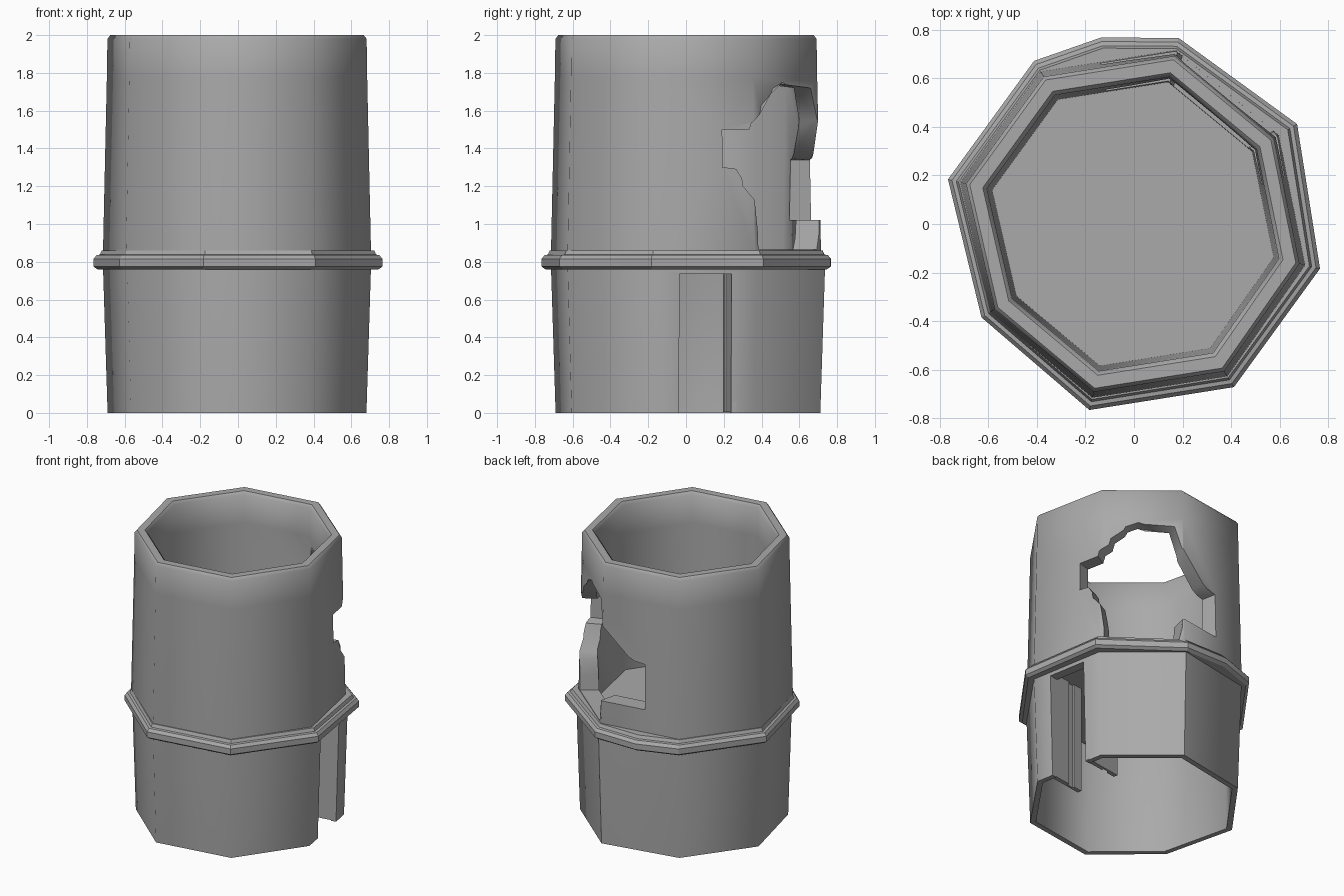
import bpy, bmesh, math
from mathutils import Matrix, Vector

cube = bpy.data.objects.get("Cube")
if cube:
    bpy.data.objects.remove(cube, do_unlink=True)

stone = bpy.data.materials.new("grey stone")
stone.use_nodes = True
GREY = (0.4, 0.4, 0.4, 1)
stone.diffuse_color = GREY
stone.node_tree.nodes["Principled BSDF"].inputs["Base Color"].default_value = GREY


def octagon(uneven):
    """Corner angles with a radius scale; some corners are worn in or out."""
    return [(31.5 + 45 * i, uneven.get(i, 1.0)) for i in range(8)]


def finish(name, bm):
    bmesh.ops.recalc_face_normals(bm, faces=bm.faces[:])
    mesh = bpy.data.meshes.new(name)
    bm.to_mesh(mesh)
    bm.free()
    mesh.materials.append(stone)
    obj = bpy.data.objects.new(name, mesh)
    bpy.context.collection.objects.link(obj)
    return obj


def activate(obj):
    bpy.ops.object.select_all(action='DESELECT')
    obj.select_set(True)
    bpy.context.view_layer.objects.active = obj


def smooth(obj, degrees):
    activate(obj)
    bpy.ops.object.shade_smooth_by_angle(angle=math.radians(degrees))


def swept_ring(name, profile, corners):
    """Sweep a closed (radius, height) profile around the corners."""
    bm = bmesh.new()
    loops = []
    for angle, scale in corners:
        a = math.radians(angle)
        loops.append([bm.verts.new((r * scale * math.cos(a), r * scale * math.sin(a), z))
                      for r, z in profile])
    n = len(profile)
    for i, loop in enumerate(loops):
        after = loops[(i + 1) % len(loops)]
        for j in range(n):
            k = (j + 1) % n
            bm.faces.new((loop[j], after[j], after[k], loop[k]))
    return finish(name, bm)


def prism(name, outline, azimuth, near, far, near_scale=1.0, far_scale=1.0):
    """Extrude an outline (sideways, height) outwards along a compass direction."""
    a = math.radians(azimuth)
    out = Vector((math.cos(a), math.sin(a), 0))
    side = Vector((-math.sin(a), math.cos(a), 0))
    bm = bmesh.new()
    ends = [[bm.verts.new(out * d + side * u * s + Vector((0, 0, z))) for u, z in outline]
            for d, s in ((near, near_scale), (far, far_scale))]
    bm.faces.new(ends[0])
    bm.faces.new(ends[1])
    for i in range(len(outline)):
        k = (i + 1) % len(outline)
        bm.faces.new((ends[0][i], ends[0][k], ends[1][k], ends[1][i]))
    return finish(name, bm)


def rectangle(u0, u1, z0, z1):
    return [(u0, z0), (u1, z0), (u1, z1), (u0, z1)]


def cut(target, cutter):
    activate(target)
    mod = target.modifiers.new("cut", 'BOOLEAN')
    mod.operation = 'DIFFERENCE'
    mod.solver = 'EXACT'
    mod.object = cutter
    bpy.ops.object.modifier_apply(modifier=mod.name)
    bpy.data.objects.remove(cutter, do_unlink=True)


# Upper wall with a thick rounded rim
upper_wall = swept_ring("upper_wall", [
    (0.735, 0.80), (0.735, 0.86), (0.714, 1.78), (0.711, 1.98), (0.695, 2.0),
    (0.64, 2.0), (0.622, 1.98), (0.62, 1.78), (0.60, 0.80)],
    octagon({0: 0.95, 4: 0.945, 7: 0.985}))

# Ragged breach, its sides running in towards the axis
breach = [(-0.28, 1.5), (-0.28, 1.3), (-0.21, 1.29), (-0.18, 1.2), (-0.127, 1.08),
          (-0.113, 0.865), (0.26, 0.865), (0.28, 1.02), (0.72, 1.02), (0.72, 1.34),
          (0.5, 1.37), (0.242, 1.72), (0.053, 1.75), (-0.022, 1.69), (-0.094, 1.58),
          (-0.15, 1.5)]
cut(upper_wall, prism("breach_cutter", breach, 46.5, 0.2, 1.0, 0.4, 2.0))
smooth(upper_wall, 50)

# Lower wall with the doorway
lower_wall = swept_ring("lower_wall", [
    (0.71, 0), (0.735, 0.77), (0.735, 0.80), (0.64, 0.80), (0.66, 0.74), (0.67, 0)],
    octagon({0: 0.97, 1: 1.03, 4: 0.935, 7: 0.985}))
cut(lower_wall, prism("door_cutter", rectangle(-0.14, 0.14, -0.1, 0.735), 9, 0.3, 1.0))
smooth(lower_wall, 50)

# Passage walls behind the doorway, each with a narrow upright groove
for label, s in (("right", -1), ("left", 1)):
    for part, near, far, inner in (("inner", 0.36, 0.43, 0.14), ("groove", 0.43, 0.48, 0.155),
                                   ("outer", 0.48, 0.64, 0.14)):
        prism(f"passage_{part}_{label}", rectangle(s * inner, s * 0.17, 0.005, 0.78),
              9, near, far)

# Ledge around the middle, with one extra corner at the back
ledge_corners = sorted(octagon({4: 0.935}) + [(100, 0.99)])
ledge = swept_ring("ledge", [
    (0.68, 0.76), (0.765, 0.76), (0.787, 0.775), (0.787, 0.815), (0.77, 0.835),
    (0.752, 0.838), (0.742, 0.86), (0.68, 0.86)], ledge_corners)
smooth(ledge, 20)

# Floor closing the tube at ledge height
bm = bmesh.new()
bmesh.ops.create_cone(bm, cap_ends=True, segments=8, radius1=0.64, radius2=0.64, depth=0.04,
                      matrix=Matrix.Translation((0, 0, 0.79)) @ Matrix.Rotation(math.radians(31.5), 4, 'Z'))
finish("floor", bm)
